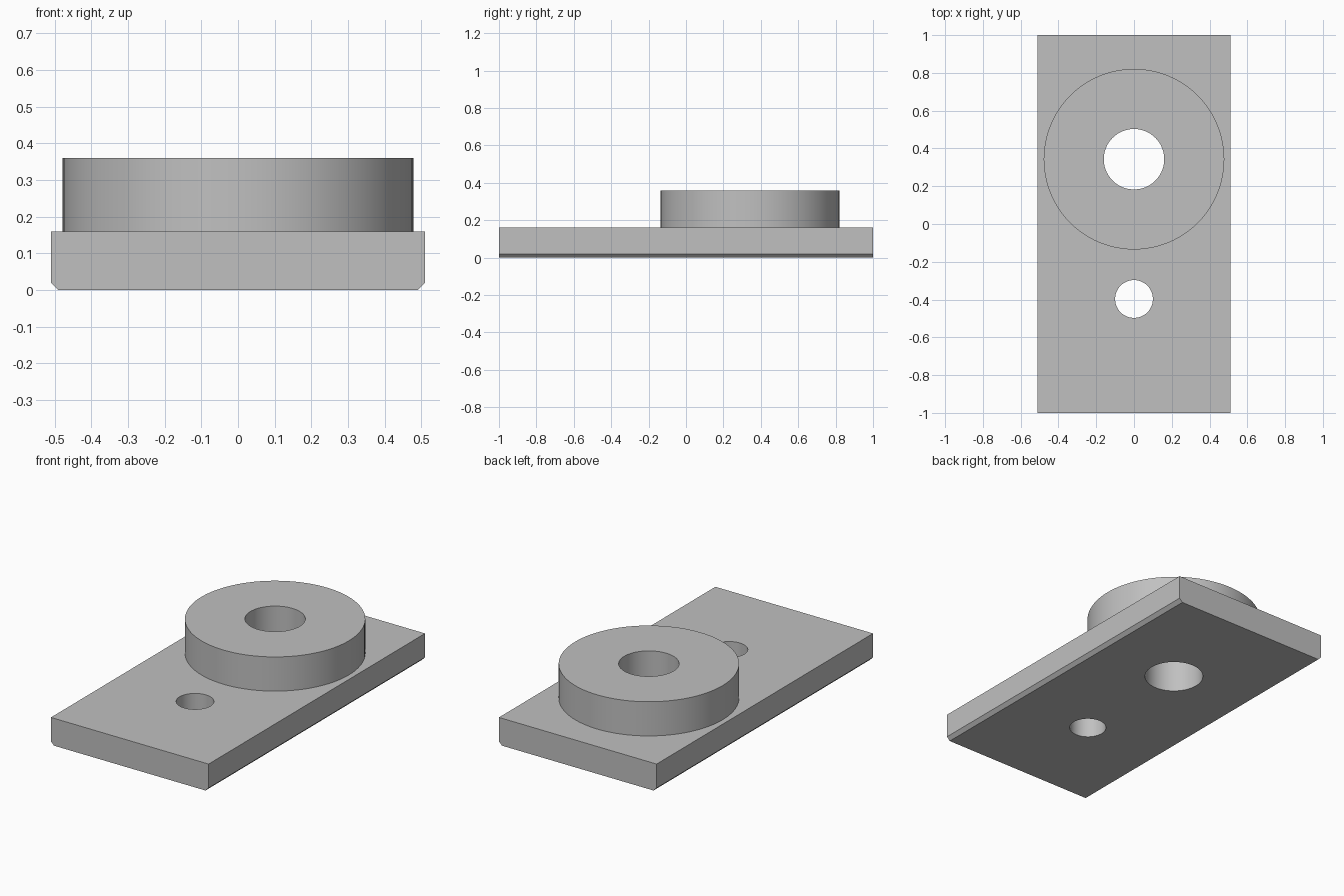
import bpy
import bmesh
from math import radians

if "Cube" in bpy.data.objects:
    bpy.data.objects.remove(bpy.data.objects["Cube"])

HALF_WIDTH, HALF_LENGTH = 0.51, 1.0
PLATE_TOP, BOSS_TOP = 0.16, 0.36
CHAMFER = 0.02
BOSS_Y, BOSS_RADIUS, BORE_RADIUS = 0.343, 0.478, 0.16
HOLE_Y, HOLE_RADIUS = -0.397, 0.1
SIDES = 96

grey = bpy.data.materials.new("plain grey")
grey.use_nodes = True
colour = (0.53, 0.53, 0.53, 1)
grey.diffuse_color = colour
grey.node_tree.nodes["Principled BSDF"].inputs["Base Color"].default_value = colour


def cylinder(name, radius, y, bottom, top):
    bpy.ops.mesh.primitive_cylinder_add(
        vertices=SIDES, radius=radius, depth=top - bottom,
        location=(0, y, (bottom + top) / 2))
    obj = bpy.context.object
    obj.name = name
    obj.data.materials.append(grey)
    return obj


def drill(target, radius, y):
    cutter = cylinder("hole_cutter", radius, y, -0.1, BOSS_TOP + 0.1)
    cutter.hide_render = True
    mod = target.modifiers.new("hole", 'BOOLEAN')
    mod.operation = 'DIFFERENCE'
    mod.solver = 'EXACT'
    mod.object = cutter
    bpy.context.view_layer.objects.active = target
    bpy.ops.object.modifier_apply(modifier=mod.name)
    bpy.data.objects.remove(cutter)


def shade(obj):
    bpy.ops.object.select_all(action='DESELECT')
    obj.select_set(True)
    bpy.context.view_layer.objects.active = obj
    bpy.ops.object.shade_smooth_by_angle(angle=radians(30))


# Base plate: profile with chamfered lower long edges, extruded along y
half = [(HALF_WIDTH - CHAMFER, 0), (HALF_WIDTH, CHAMFER), (HALF_WIDTH, PLATE_TOP)]
profile = half + [(-x, z) for x, z in reversed(half)]
bm = bmesh.new()
face = bm.faces.new([bm.verts.new((x, -HALF_LENGTH, z)) for x, z in profile])
result = bmesh.ops.extrude_face_region(bm, geom=[face])
end = [v for v in result["geom"] if isinstance(v, bmesh.types.BMVert)]
bmesh.ops.translate(bm, verts=end, vec=(0, 2 * HALF_LENGTH, 0))
bmesh.ops.recalc_face_normals(bm, faces=bm.faces)
mesh = bpy.data.meshes.new("base_plate")
bm.to_mesh(mesh)
bm.free()
mesh.materials.append(grey)
plate = bpy.data.objects.new("base_plate", mesh)
bpy.context.collection.objects.link(plate)

# Round boss sitting on the plate
boss = cylinder("round_boss", BOSS_RADIUS, BOSS_Y, PLATE_TOP, BOSS_TOP)

# Bore through boss and plate, and the smaller hole near the front
drill(plate, BORE_RADIUS, BOSS_Y)
drill(plate, HOLE_RADIUS, HOLE_Y)
drill(boss, BORE_RADIUS, BOSS_Y)

shade(plate)
shade(boss)
